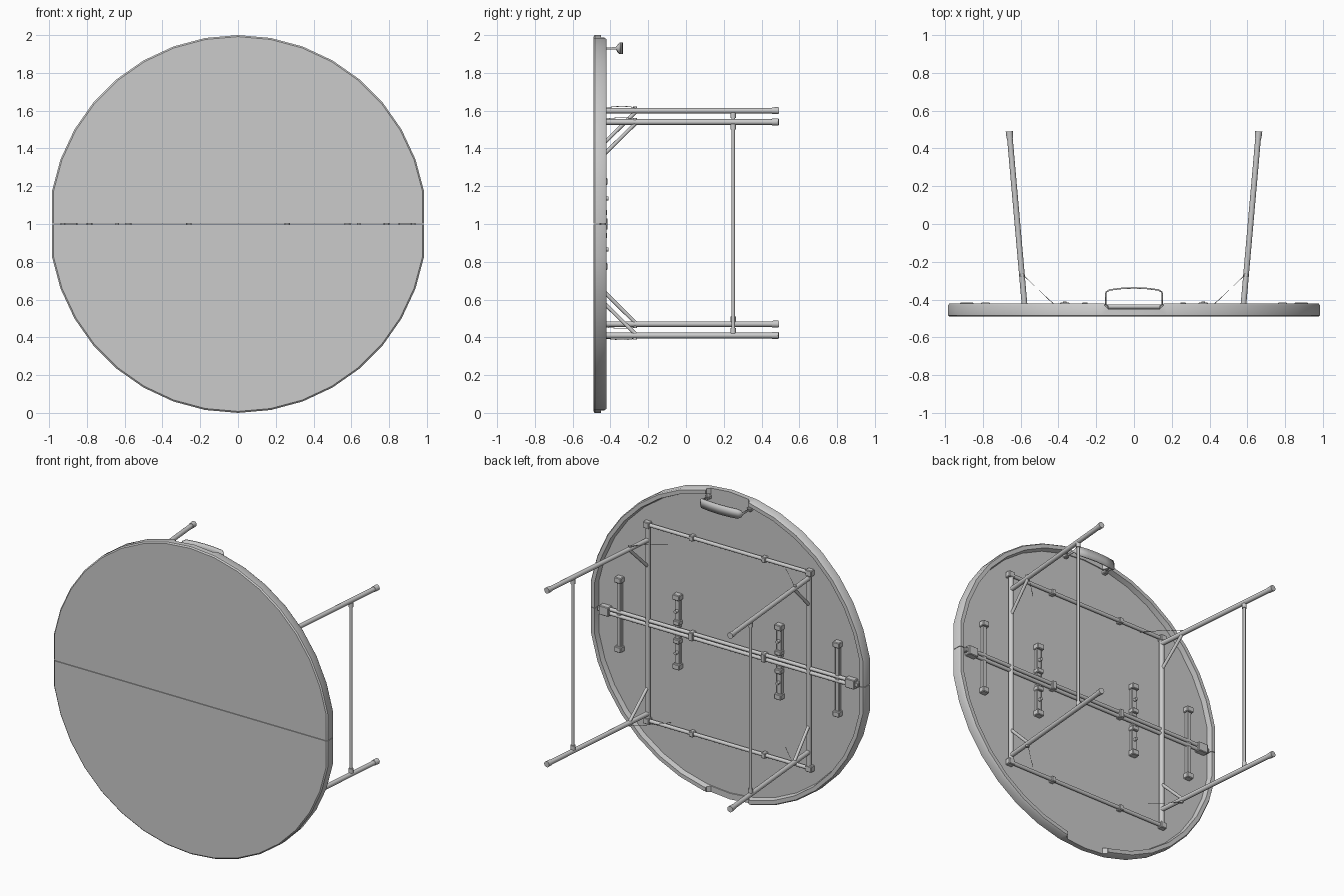
import bpy, bmesh, math
from mathutils import Vector

if "Cube" in bpy.data.objects:
    bpy.data.objects.remove(bpy.data.objects["Cube"])


def finish(name, bm, smooth=True):
    bmesh.ops.recalc_face_normals(bm, faces=bm.faces[:])
    me = bpy.data.meshes.new(name)
    bm.to_mesh(me)
    bm.free()
    ob = bpy.data.objects.new(name, me)
    bpy.context.collection.objects.link(ob)
    if smooth:
        bpy.ops.object.select_all(action='DESELECT')
        ob.select_set(True)
        bpy.context.view_layer.objects.active = ob
        bpy.ops.object.shade_smooth_by_angle(angle=math.radians(35))
    return ob


def tube(name, a, b, r, r2=None, n=16):
    a, b = Vector(a), Vector(b)
    bm = bmesh.new()
    bmesh.ops.create_cone(bm, cap_ends=True, segments=n, radius1=r,
                          radius2=r if r2 is None else r2, depth=(b - a).length)
    rot = (b - a).to_track_quat('Z', 'Y').to_matrix().to_4x4()
    bmesh.ops.transform(bm, matrix=rot, verts=bm.verts[:])
    bmesh.ops.translate(bm, vec=(a + b) / 2, verts=bm.verts[:])
    return finish(name, bm)


def box(name, c, size, bevel=0.004):
    bm = bmesh.new()
    bmesh.ops.create_cube(bm, size=1)
    bmesh.ops.scale(bm, vec=size, verts=bm.verts[:])
    if bevel:
        bmesh.ops.bevel(bm, geom=bm.edges[:], offset=bevel, segments=1, affect='EDGES')
    bmesh.ops.translate(bm, vec=c, verts=bm.verts[:])
    return finish(name, bm, False)


def strip(name, pts, widths, across, thick):
    # ribbon along a path, given thickness by a modifier
    bm = bmesh.new()
    across = Vector(across).normalized()
    rows = [[bm.verts.new(Vector(p) + across * w * k) for k in (-1, 1)]
            for p, w in zip(pts, widths)]
    for p, q in zip(rows, rows[1:]):
        bm.faces.new((p[0], p[1], q[1], q[0]))
    ob = finish(name, bm)
    m = ob.modifiers.new("thickness", 'SOLIDIFY')
    m.thickness, m.offset = thick, 0
    return ob


# Rim notches at the top and bottom edge
cutters = []
for k in (-1, 1):
    c = box("notch_cutter", (0, -0.40, 1 + k * 1.0), (0.31, 0.10, 0.14), 0.02)
    c.hide_render = True
    c.hide_viewport = True
    cutters.append(c)

# Table top: 36-sided disc with a raised rim at the back, split into two halves
profile = [(-0.49, 0.992), (-0.483, 1.0), (-0.432, 1.0), (-0.422, 0.993),
           (-0.422, 0.968), (-0.455, 0.960)]
for k in (-1, 1):
    bm = bmesh.new()
    rings = []
    for y, s in profile:
        ring = []
        for i in range(36):
            a = math.radians(10 * i)
            x = max(-math.cos(math.radians(10)), min(math.cos(math.radians(10)), math.cos(a)))
            ring.append(bm.verts.new((x * s, y, 1 + math.sin(a) * s)))
        rings.append(ring)
    for p, q in zip(rings, rings[1:]):
        for i in range(36):
            j = (i + 1) % 36
            bm.faces.new((p[i], p[j], q[j], q[i]))
    bm.faces.new(rings[0])
    bm.faces.new(rings[-1])
    bmesh.ops.bisect_plane(bm, geom=bm.verts[:] + bm.edges[:] + bm.faces[:],
                           plane_co=(0, 0, 1 + k * 0.0015), plane_no=(0, 0, -k),
                           clear_outer=True)
    bmesh.ops.holes_fill(bm, edges=[e for e in bm.edges if e.is_boundary], sides=0)
    top = finish("table_top_" + ("upper" if k > 0 else "lower"), bm)
    m = top.modifiers.new("notch", 'BOOLEAN')
    m.object = cutters[(k + 1) // 2]
    m.operation, m.solver = 'DIFFERENCE', 'EXACT'

# Horizontal frame rails with corner blocks and collars
for k in (-1, 1):
    z = 1 + k * 0.637
    tube("frame_rail", (-0.6, -0.437, z), (0.6, -0.437, z), 0.012)
    for s in (-1, 1):
        box("frame_corner", (s * 0.585, -0.438, z), (0.045, 0.036, 0.04))
        box("rail_collar", (s * 0.26, -0.438, z), (0.03, 0.036, 0.036))

# Hinge rails along the seam
for k in (-1, 1):
    tube("hinge_rail", (-0.9, -0.437, 1 + k * 0.014), (0.9, -0.437, 1 + k * 0.014), 0.012)
for s in (-1, 1):
    box("hinge_end_block", (s * 0.885, -0.436, 1), (0.07, 0.042, 0.06))
    box("hinge_end_tab", (s * 0.925, -0.44, 1), (0.03, 0.028, 0.03))
    box("hinge_collar", (s * 0.26, -0.436, 1), (0.03, 0.042, 0.056))

# Locking bars across the seam
for s in (-1, 1):
    box("outer_lock_bar", (s * 0.786, -0.442, 1), (0.03, 0.026, 0.46))
    for k in (-1, 1):
        box("outer_lock_end", (s * 0.786, -0.437, 1 + k * 0.225), (0.048, 0.042, 0.036))
        box("inner_lock_bar", (s * 0.366, -0.444, 1 + k * 0.13), (0.036, 0.024, 0.21))
        box("inner_lock_end", (s * 0.366, -0.437, 1 + k * 0.225), (0.05, 0.042, 0.036))
        box("inner_lock_block", (s * 0.366, -0.437, 1 + k * 0.06), (0.046, 0.04, 0.03))
        tube("lock_pin", (s * 0.366, -0.45, 1 + k * 0.135), (s * 0.366, -0.41, 1 + k * 0.135), 0.01)

# Leg assemblies, one shifted in height so that they fold past each other
for s in (-1, 1):
    mid = 1.005 - s * 0.03

    def leg_x(y):
        return s * (0.58 + (y + 0.42) * 0.088)

    tube("leg_pivot_tube", (s * 0.58, -0.437, 0.363), (s * 0.58, -0.437, 1.637), 0.016)
    for k in (-1, 1):
        z = mid + k * 0.565
        tube("leg", (leg_x(-0.437), -0.437, z), (leg_x(0.48), 0.48, z), 0.015)
        tube("foot_cap", (leg_x(0.455), 0.455, z), (leg_x(0.49), 0.49, z), 0.0175, 0.019)
        tube("leg_brace", (leg_x(-0.27), -0.268, z - k * 0.008),
             (s * 0.58, -0.437, z - k * 0.175), 0.01)
        # thin folding strip from the leg towards the frame rail
        strip("folding_strip",
              [(s * 0.592, -0.265, z + k * 0.016), (s * 0.55, -0.305, z + k * 0.022),
               (s * 0.48, -0.372, z + k * 0.022), (s * 0.42, -0.428, z + k * 0.016)],
              [0.01] * 4, (s, 1, 0), 0.003)
        tube("strip_rivet", (leg_x(-0.27), -0.27, z - k * 0.01),
             (leg_x(-0.27), -0.27, z + k * 0.021), 0.011)
        tube("crossbar_collar", (leg_x(0.25), 0.25, z - k * 0.01),
             (leg_x(0.25), 0.25, z - k * 0.04), 0.014)
    tube("leg_crossbar", (leg_x(0.25), 0.25, mid - 0.56), (leg_x(0.25), 0.25, mid + 0.56), 0.009)

# Carry handle at the upper rim
half = [(0.15, -0.452, 0.005), (0.15, -0.37, 0.006), (0.147, -0.36, 0.02),
        (0.13, -0.349, 0.03), (0.065, -0.341, 0.031)]
path = half + [(0, -0.338, 0.031)] + [(-x, y, w) for x, y, w in reversed(half)]
strip("carry_handle", [(x, y, 1.93) for x, y, w in path], [w for x, y, w in path],
      (0, 0, 1), 0.008)
for s in (-1, 1):
    box("handle_mount", (s * 0.15, -0.445, 1.93), (0.03, 0.03, 0.024))
